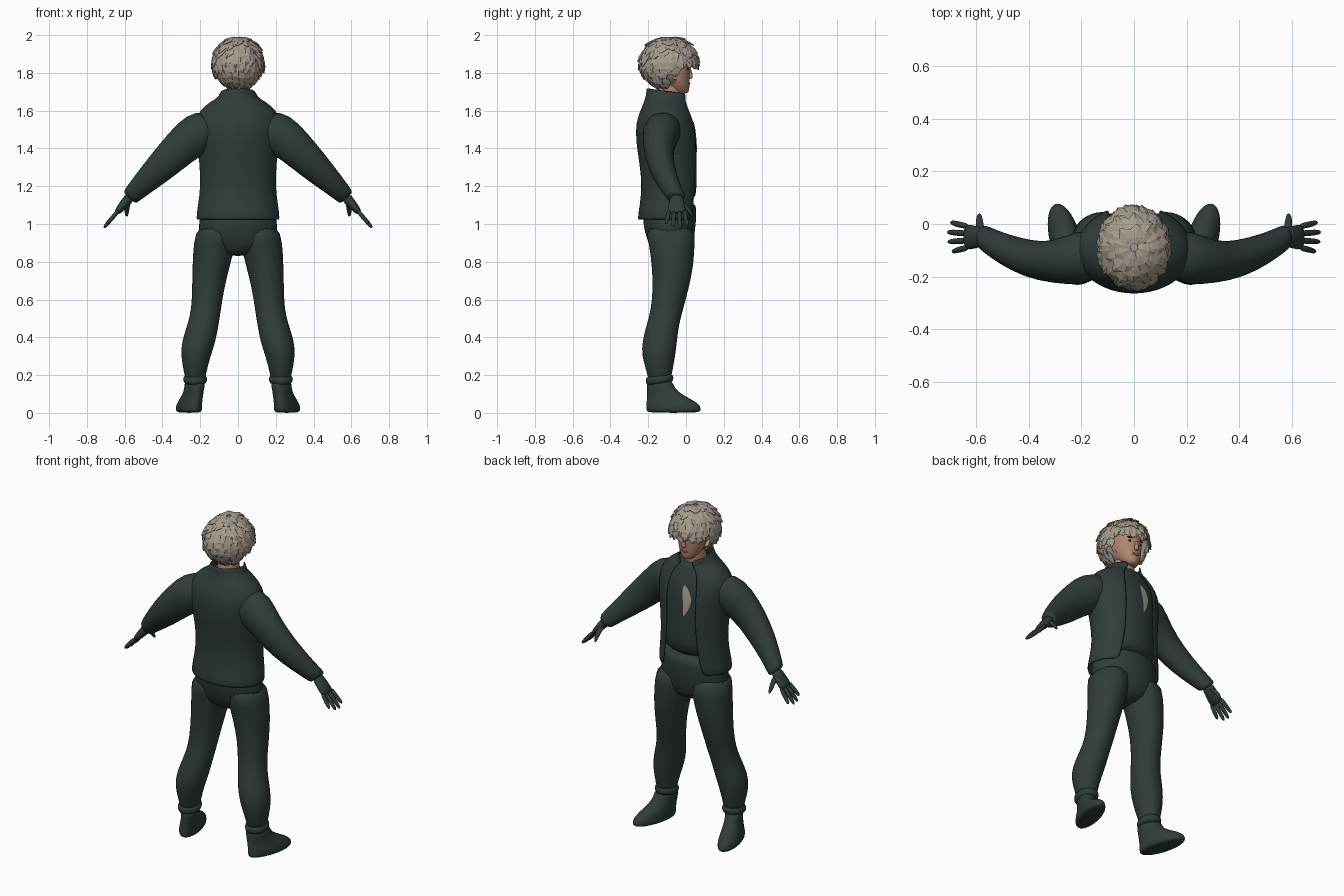
import bpy, bmesh, math, random
from mathutils import Vector

random.seed(4)
cube = bpy.data.objects.get("Cube")
if cube:
    bpy.data.objects.remove(cube)


def material(name, color):
    m = bpy.data.materials.new(name)
    m.use_nodes = True
    m.diffuse_color = (*color, 1)
    m.node_tree.nodes["Principled BSDF"].inputs["Base Color"].default_value = (*color, 1)
    return m


CLOTH = material("dark green cloth", (0.03, 0.046, 0.044))
HAIR = material("ash blond", (0.38, 0.33, 0.27))
SKIN = material("skin", (0.44, 0.23, 0.16))
LIPS = material("lips", (0.3, 0.11, 0.09))
EYES = material("eye dark", (0.03, 0.02, 0.02))


def finish(name, bm, mat, smooth=True, subdivide=1, thickness=0):
    bmesh.ops.recalc_face_normals(bm, faces=bm.faces)
    mesh = bpy.data.meshes.new(name)
    bm.to_mesh(mesh)
    bm.free()
    obj = bpy.data.objects.new(name, mesh)
    bpy.context.collection.objects.link(obj)
    mesh.materials.append(mat)
    for p in mesh.polygons:
        p.use_smooth = smooth
    if thickness:
        mod = obj.modifiers.new("thickness", "SOLIDIFY")
        mod.thickness = thickness
        mod.offset = 0
    if subdivide:
        mod = obj.modifiers.new("rounding", "SUBSURF")
        mod.levels = mod.render_levels = subdivide
    return obj


def skin_rings(name, rings, mat, sides=20, gaps=None, thickness=0):
    """Joins elliptical rings (centre, u axis, v axis); gaps leave an opening at +v."""
    bm = bmesh.new()
    rows = []
    for i, (c, u, v) in enumerate(rings):
        gap = gaps[i] if gaps else 0
        span = 2 * math.pi - 2 * gap
        steps = sides - 1 if gaps else sides
        row = []
        for k in range(sides):
            a = math.pi / 2 + gap + span * k / steps
            row.append(bm.verts.new(c + u * math.cos(a) + v * math.sin(a)))
        rows.append(row)
    for lower, upper in zip(rows, rows[1:]):
        for k in range(sides - 1 if gaps else sides):
            n = (k + 1) % sides
            bm.faces.new((lower[k], lower[n], upper[n], upper[k]))
    if not gaps:
        bm.faces.new(rows[0])
        bm.faces.new(rows[-1])
    return finish(name, bm, mat, thickness=thickness)


def stack(rings, side=1, yaw=0, tilt=0):
    """Level rings: z, x, y, x radius, y radius."""
    return [(Vector((side * x, y, z)), Vector((rx, 0, 0)), Vector((side * yaw * ry, ry, tilt * ry)))
            for z, x, y, rx, ry in rings]


def tube(name, points, mat, sides=16):
    """Rings across a path: x, y, z, radius in the front plane, radius in y."""
    rings = []
    for i, (x, y, z, a, b) in enumerate(points):
        p, q = points[max(i - 1, 0)], points[min(i + 1, len(points) - 1)]
        t = Vector((q[0] - p[0], 0, q[2] - p[2])).normalized()
        rings.append((Vector((x, y, z)), Vector((-t.z, 0, t.x)) * a, Vector((0, b, 0))))
    return skin_rings(name, rings, mat, sides)


def ellipsoid(name, center, radii, mat):
    bm = bmesh.new()
    bmesh.ops.create_uvsphere(bm, u_segments=24, v_segments=14, radius=1)
    for v in bm.verts:
        v.co = Vector(center) + Vector([v.co[i] * radii[i] for i in range(3)])
    return finish(name, bm, mat, subdivide=0)


# Torso: an open jacket over a shirt
torso = [(1.02, 0, -.095, .218, .158), (1.1, 0, -.087, .207, .152), (1.2, 0, -.08, .193, .148),
         (1.32, 0, -.086, .198, .154), (1.44, 0, -.096, .215, .165), (1.54, 0, -.103, .222, .157),
         (1.6, 0, -.105, .2, .13), (1.645, 0, -.105, .14, .112)]
collar = [(1.665, 0, -.1, .1, .105), (1.705, 0, -.097, .085, .108)]
jacket_rings = stack(torso) + stack(collar, tilt=-.14)
skin_rings("jacket", jacket_rings, CLOTH, 28,
           [.66, .6, .55, .5, .46, .44, .42, .42, .4, .5], .012)
shirt = skin_rings("shirt", stack([(z, x, y, rx * .94, ry * .93) for z, x, y, rx, ry in torso[1:] + collar[:1]]),
                   CLOTH, 24)

# Pale leaf-shaped print on the shirt
bm = bmesh.new()
rows = []
for i in range(11):
    t = i / 10
    w = .028 * math.sin(math.pi * t) ** .8 * (1.25 - .7 * t) + .003
    cx = -.02 - .025 * math.sin(t * 3)
    rows.append([bm.verts.new((cx + s * w, .075, 1.56 - .19 * t)) for s in (-1, 0, 1)])
for a, b in zip(rows, rows[1:]):
    for k in range(2):
        bm.faces.new((a[k], a[k + 1], b[k + 1], b[k]))
print_plate = finish("shirt_print", bm, HAIR, subdivide=0)
wrap = print_plate.modifiers.new("on shirt", "SHRINKWRAP")
wrap.target = shirt
wrap.offset = .004

# Trousers
skin_rings("trouser_seat", stack([(.83, 0, -.08, .05, .06), (.86, 0, -.08, .14, .105),
                                  (.92, 0, -.083, .21, .125), (1.0, 0, -.088, .21, .142),
                                  (1.08, 0, -.085, .195, .142), (1.12, 0, -.083, .185, .135)]), CLOTH, 24)
leg = [(1.0, .11, -.086, .105, .14), (.9, .123, -.075, .114, .122), (.78, .142, -.07, .1, .112),
       (.66, .158, -.08, .086, .096), (.55, .168, -.1, .079, .086), (.47, .184, -.122, .083, .086),
       (.38, .208, -.14, .091, .093), (.3, .224, -.146, .08, .09), (.22, .227, -.14, .06, .068),
       (.15, .226, -.14, .05, .058)]
boot = [(0, .258, -.066, .054, .138), (.012, .26, -.065, .062, .146), (.035, .26, -.066, .063, .146),
        (.062, .253, -.08, .058, .13), (.095, .24, -.112, .052, .095), (.13, .231, -.135, .05, .073),
        (.18, .227, -.14, .056, .07)]
cuff = [(.15, .227, -.14, .052, .065), (.165, .227, -.14, .064, .074),
        (.19, .227, -.14, .065, .075), (.2, .227, -.14, .054, .064)]
arm = [(.12, -.115, 1.54, .08, .09), (.21, -.128, 1.485, .118, .108), (.3, -.148, 1.41, .1, .08),
       (.4, -.135, 1.31, .086, .073), (.5, -.095, 1.215, .064, .061), (.56, -.06, 1.155, .05, .052),
       (.578, -.05, 1.135, .047, .05)]
palm = [(.565, -.05, 1.15, .03, .035), (.595, -.05, 1.115, .026, .04),
        (.625, -.05, 1.08, .022, .05), (.645, -.05, 1.055, .014, .046)]

# Limbs, mirrored
for side, label in ((1, "left"), (-1, "right")):
    def limb(part, points):
        tube(f"{label}_{part}", [(side * p[0], *p[1:]) for p in points], CLOTH)

    skin_rings(f"{label}_trouser_leg", stack(leg, side), CLOTH)
    skin_rings(f"{label}_boot", stack(boot, side, yaw=.22), CLOTH)
    skin_rings(f"{label}_boot_cuff", stack(cuff, side, tilt=.1), CLOTH)
    limb("sleeve", arm)
    limb("glove_palm", palm)
    for i, name in enumerate(("little", "ring", "middle", "index")):
        y = -.09 + .027 * i
        reach = (.052, .068, .07, .058)[i]
        tip = y + (y + .05) * .35
        limb(f"{name}_finger", [(.63, y, 1.075, .011, .012),
                                (.64 + reach * .5, (y + tip) / 2, 1.06 - reach * .55, .012, .012),
                                (.64 + reach * .9, tip, 1.06 - reach * 1.02, .01, .01),
                                (.64 + reach, tip, 1.06 - reach * 1.15, .004, .004)])
    limb("thumb", [(.585, -.03, 1.12, .018, .02), (.588, 0, 1.09, .015, .016),
                   (.59, .025, 1.06, .012, .013), (.588, .036, 1.038, .005, .006)])

# Head and face
skin_rings("neck", stack([(1.6, 0, -.1, .065, .07), (1.68, 0, -.09, .06, .065),
                          (1.78, 0, -.085, .06, .065)]), SKIN)
skin_rings("head", stack([(1.69, 0, -.022, .022, .026), (1.7, 0, -.028, .038, .044),
                          (1.73, 0, -.045, .062, .064), (1.77, 0, -.064, .078, .084),
                          (1.82, 0, -.077, .086, .1), (1.88, 0, -.083, .09, .108),
                          (1.94, 0, -.09, .075, .09), (1.97, 0, -.09, .04, .05)]), SKIN, 24)
skin_rings("nose", stack([(1.768, 0, .02, .01, .008), (1.776, 0, .024, .018, .015),
                          (1.79, 0, .022, .012, .013), (1.83, 0, .018, .008, .008)]), SKIN, 10)
ellipsoid("mouth", (0, .014, 1.745), (.024, .009, .007), LIPS)
for side, label in ((1, "left"), (-1, "right")):
    ellipsoid(f"{label}_eye", (side * .034, .009, 1.822), (.014, .006, .006), EYES)
    ellipsoid(f"{label}_brow", (side * .036, .012, 1.842), (.02, .007, .004), EYES)

# Hair: a scalp cap with the face opening removed, under layers of pointed locks
CENTER, RADII = Vector((0, -.09, 1.852)), Vector((.13, .147, .134))


def on_hair(azimuth, polar, scale=1):
    d = Vector((math.cos(azimuth) * math.sin(polar), math.sin(azimuth) * math.sin(polar), math.cos(polar)))
    return CENTER + Vector([d[i] * RADII[i] * scale for i in range(3)])


cap = bmesh.new()
bmesh.ops.create_uvsphere(cap, u_segments=32, v_segments=18, radius=1)
for v in cap.verts:
    v.co = CENTER + Vector([v.co[i] * RADII[i] * .97 for i in range(3)])
face_area = [f for f in cap.faces
             if f.calc_center_median().z < 1.86 and f.calc_center_median().y > -.06]
bmesh.ops.delete(cap, geom=face_area, context="FACES")
finish("scalp", cap, HAIR, subdivide=0)

locks = bmesh.new()
for layer in range(9):
    start = .1 + layer * .27
    count = int(8 + 20 * math.sin(start))
    for n in range(count):
        az = 2 * math.pi * (n + .5 * (layer % 2) + random.uniform(-.25, .25)) / count
        front = math.sin(az)
        limit = 1.72 if front > .35 else 2.1 if front > -.1 else 2.75
        if start > limit - .25:
            continue
        length = min(random.uniform(.45, .65), limit + random.uniform(-.05, .12) - start)
        width = random.uniform(.17, .25) / max(math.sin(start + length / 2), .3)
        sweep = random.uniform(-.18, .18)
        lift = random.uniform(.04, .12)
        rows = []
        for t, w in ((0, .8), (.35, 1), (.7, .8), (1, .12)):
            pol = start + length * t
            mid = az + sweep * t
            rows.append([locks.verts.new(on_hair(mid + s * width * w, pol, (1 if s else 1.03) + lift * t))
                         for s in (-1, 0, 1)])
        for a, b in zip(rows, rows[1:]):
            for k in range(2):
                locks.faces.new((a[k], a[k + 1], b[k + 1], b[k]))
finish("hair_locks", locks, HAIR, smooth=False, subdivide=0, thickness=.003)
